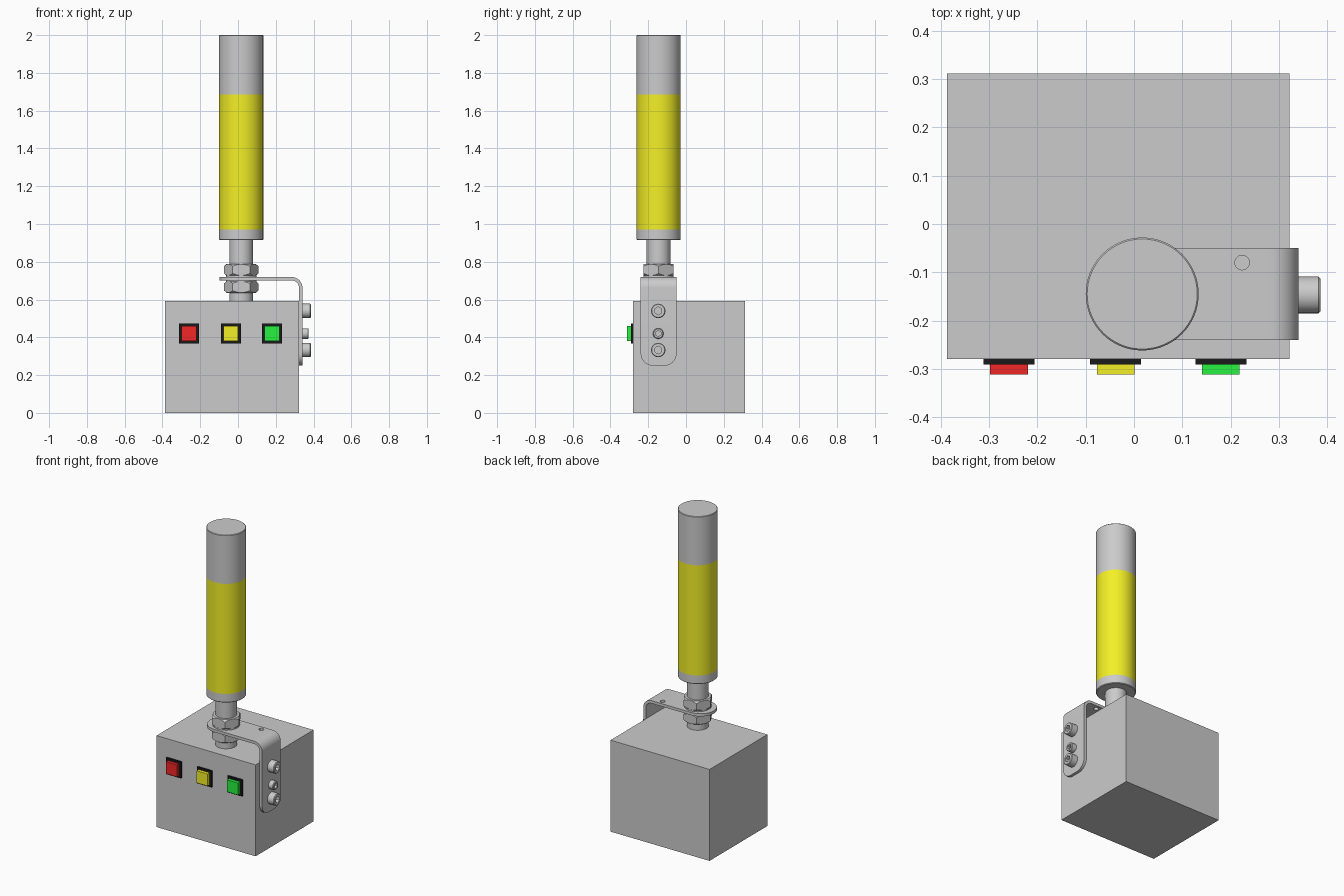
import bpy, bmesh, math
from mathutils import Matrix

if "Cube" in bpy.data.objects:
    bpy.data.objects.remove(bpy.data.objects["Cube"])

CX, CY = 0.017, -0.145          # axis of the lamp


def material(name, rgb):
    m = bpy.data.materials.new(name)
    m.diffuse_color = (*rgb, 1)
    m.use_nodes = True
    m.node_tree.nodes["Principled BSDF"].inputs["Base Color"].default_value = m.diffuse_color
    return m


def finish(name, bm, mat=None, smooth=True):
    bmesh.ops.recalc_face_normals(bm, faces=bm.faces)
    me = bpy.data.meshes.new(name)
    bm.to_mesh(me)
    bm.free()
    ob = bpy.data.objects.new(name, me)
    bpy.context.collection.objects.link(ob)
    if mat:
        me.materials.append(mat)
    if smooth:
        shade(ob)
    return ob


def activate(ob):
    bpy.ops.object.select_all(action='DESELECT')
    ob.select_set(True)
    bpy.context.view_layer.objects.active = ob


def shade(ob):
    activate(ob)
    bpy.ops.object.shade_smooth_by_angle(angle=math.radians(30))


def box(name, x, y, z, mat=None, bevel=0):
    bm = bmesh.new()
    bmesh.ops.create_cube(bm, size=1)
    for v in bm.verts:
        for i, (a, b) in enumerate((x, y, z)):
            v.co[i] = a if v.co[i] < 0 else b
    if bevel:
        bmesh.ops.bevel(bm, geom=bm.edges[:], offset=bevel, segments=2,
                        profile=0.5, affect='EDGES')
    return finish(name, bm, mat, False)


def lathe(name, profile, mat=None, n=64, frame=None):
    """Closed solid turned around z from (radius, height) points, bottom to top."""
    bm = bmesh.new()
    rings = [[bm.verts.new((r * math.cos(2 * math.pi * k / n),
                            r * math.sin(2 * math.pi * k / n), z))
              for k in range(n)] for r, z in profile]
    for a, b in zip(rings, rings[1:]):
        for k in range(n):
            j = (k + 1) % n
            bm.faces.new((a[k], a[j], b[j], b[k]))
    bm.faces.new(rings[0][::-1])
    bm.faces.new(rings[-1])
    bm.transform(frame or Matrix.Translation((CX, CY, 0)))
    return finish(name, bm, mat)


def boolean(ob, cutter, op):
    m = ob.modifiers.new('cut', 'BOOLEAN')
    m.object, m.operation, m.solver = cutter, op, 'EXACT'
    activate(ob)
    bpy.ops.object.modifier_apply(modifier=m.name)
    bpy.data.objects.remove(cutter)
    shade(ob)


yellow = material('yellow', (0.9, 0.87, 0.02))
red = material('red', (0.88, 0.02, 0.02))
green = material('green', (0.02, 0.88, 0.05))
black = material('black', (0.01, 0.01, 0.01))

# Control box
box('control_box', (-0.387, 0.322), (-0.28, 0.312), (0, 0.592))

# Push buttons with black bezels
for name, x, mat in (('red', -0.259, red), ('yellow', -0.038, yellow), ('green', 0.18, green)):
    box(name + '_button_bezel', (x - 0.053, x + 0.053), (-0.291, -0.275), (0.367, 0.473), black)
    box(name + '_button', (x - 0.039, x + 0.039), (-0.312, -0.285), (0.381, 0.459), mat)

# Lamp column: stem, base ring, yellow lens, cap
R = 0.117
lathe('lamp_stem', [(0.063, 0.59), (0.063, 0.92)])
lathe('lamp_base', [(R - 0.004, 0.915), (R, 0.919), (R, 0.972)])
lathe('lamp_lens', [(R, 0.972), (R, 1.685)], yellow)
lathe('lamp_cap', [(R, 1.685), (R, 1.997), (R - 0.003, 2.0)])

# Chamfered hex nuts and washers clamping the stem to the bracket
for name, z0, z1 in (('lower', 0.636, 0.697), ('upper', 0.727, 0.788)):
    nut = lathe(name + '_nut', [(0.091, z0), (0.091, z1)], n=6)
    c = 0.013
    boolean(nut, lathe('nut_cutter', [(0.078, z0), (0.0925, z0 + c),
                                      (0.0925, z1 - c), (0.078, z1)]), 'INTERSECT')
lathe('upper_washer', [(0.08, 0.718), (0.08, 0.728)])
lathe('lower_washer', [(0.08, 0.696), (0.08, 0.704)])

# Bent bracket: L profile extruded in y, then ends rounded
XL, ZB, XO, ZT, T, RO = -0.098, 0.25, 0.341, 0.72, 0.018, 0.058
arc = [math.radians(90 - 90 * i / 10) for i in range(11)]
ax, az = XO - RO, ZT - RO
outer = [(ax + RO * math.cos(a), az + RO * math.sin(a)) for a in arc]
inner = [(ax + (RO - T) * math.cos(a), az + (RO - T) * math.sin(a)) for a in arc]
pts = [(XL, ZT)] + outer + [(XO, ZB), (XO - T, ZB)] + inner[::-1] + [(XL, ZT - T)]
bm = bmesh.new()
face = bm.faces.new([bm.verts.new((x, -0.24, z)) for x, z in pts])
ext = bmesh.ops.extrude_face_region(bm, geom=[face])['geom']
for v in ext:
    if isinstance(v, bmesh.types.BMVert):
        v.co.y = -0.05


def corner_edges(axis, value):
    return [e for e in bm.edges
            if all(abs(v.co[axis] - value) < 1e-5 for v in e.verts)
            and abs(e.verts[0].co.y - e.verts[1].co.y) < 1e-5]


# split the side strips into quads so the bevels stay clean
bmesh.ops.recalc_face_normals(bm, faces=bm.faces)
for axis, value, size in ((0, XL, 0.094), (2, ZB, 0.065)):
    bmesh.ops.bevel(bm, geom=corner_edges(axis, value), offset=size, segments=12,
                    profile=0.5, affect='EDGES')
bracket = finish('bracket', bm)
boolean(bracket, lathe('hole_cutter', [(0.015, 0.65), (0.015, 0.78)], n=32,
                       frame=Matrix.Translation((0.224, -0.08, 0))), 'DIFFERENCE')

# Socket-head bolts along the side leg
for name, z, r, h in (('top', 0.54, 0.038, 0.045), ('middle', 0.42, 0.028, 0.033),
                      ('bottom', 0.333, 0.038, 0.045)):
    frame = Matrix.Translation((XO, -0.147, z)) @ Matrix.Rotation(math.pi / 2, 4, 'Y')
    bolt = lathe(name + '_bolt', [(r, -0.004), (r, h - 0.004), (r - 0.004, h)], n=40, frame=frame)
    boolean(bolt, lathe('socket_cutter', [(r * 0.55, h * 0.4), (r * 0.55, h + 0.02)],
                        n=6, frame=frame), 'DIFFERENCE')
